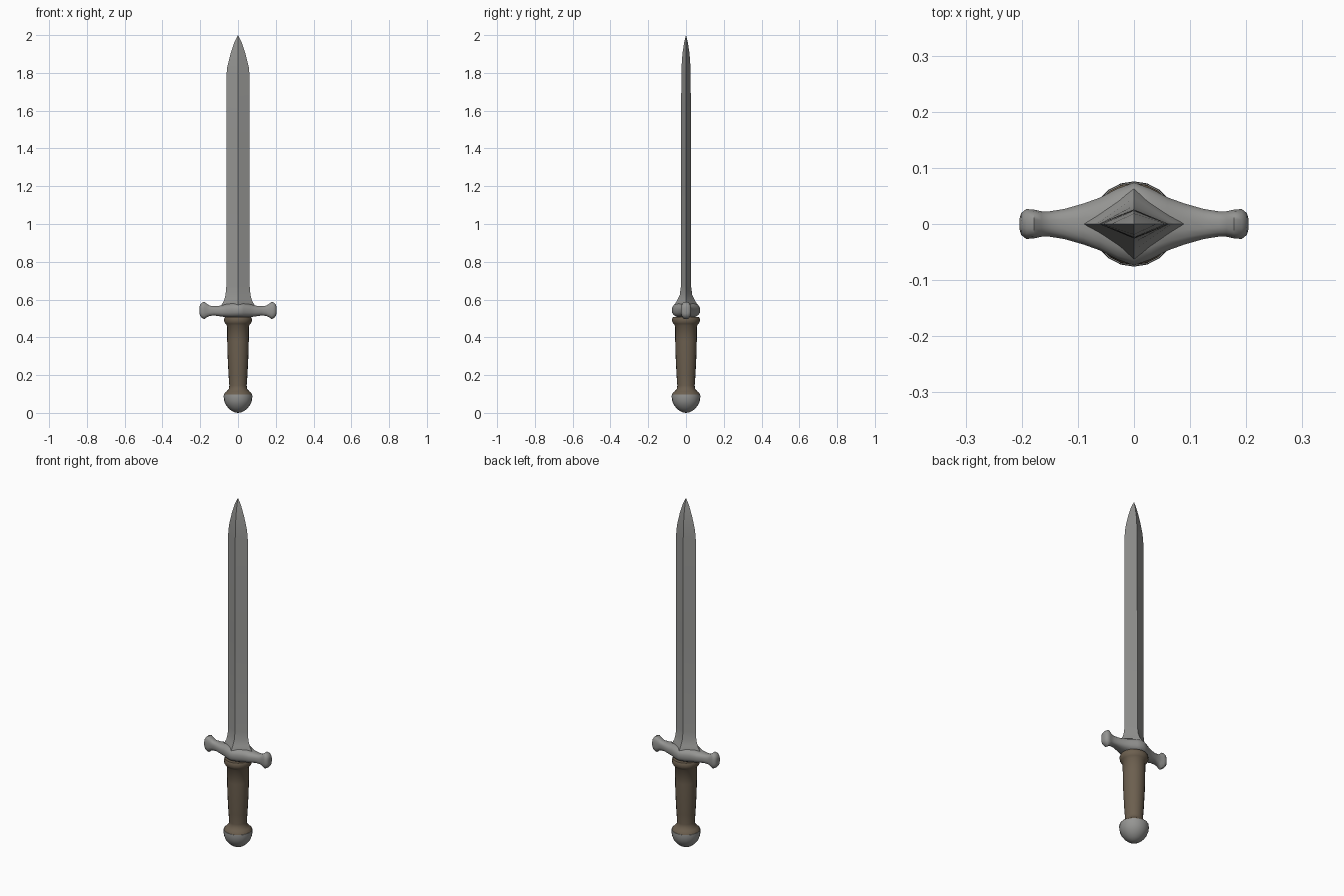
import bpy, bmesh, math
from mathutils import Vector

if "Cube" in bpy.data.objects:
    bpy.data.objects.remove(bpy.data.objects["Cube"])


def material(name, rgb):
    m = bpy.data.materials.new(name)
    m.diffuse_color = (*rgb, 1)
    m.use_nodes = True
    m.node_tree.nodes["Principled BSDF"].inputs["Base Color"].default_value = m.diffuse_color
    return m


STEEL = material("worn steel grey", (0.30, 0.30, 0.29))
LEATHER = material("leather brown", (0.15, 0.115, 0.078))


def loft(name, rings, mat, angle):
    """Skin a list of equal-length rings, cap both ends, shade smooth by angle."""
    bm = bmesh.new()
    loops = [[bm.verts.new(p) for p in r] for r in rings]
    n = len(loops[0])
    for a, b in zip(loops, loops[1:]):
        for i in range(n):
            j = (i + 1) % n
            bm.faces.new((a[i], a[j], b[j], b[i]))
    bm.faces.new(loops[0])
    bm.faces.new(loops[-1])
    bmesh.ops.remove_doubles(bm, verts=bm.verts, dist=0.0005)
    bmesh.ops.recalc_face_normals(bm, faces=bm.faces)
    me = bpy.data.meshes.new(name)
    bm.to_mesh(me)
    bm.free()
    me.materials.append(mat)
    ob = bpy.data.objects.new(name, me)
    bpy.context.collection.objects.link(ob)
    bpy.ops.object.select_all(action='DESELECT')
    ob.select_set(True)
    bpy.context.view_layer.objects.active = ob
    bpy.ops.object.shade_smooth_by_angle(angle=math.radians(angle))
    return ob


def circle(r, z, n=20):
    return [Vector((r * math.cos(2 * math.pi * i / n), r * math.sin(2 * math.pi * i / n), z))
            for i in range(n)]


def diamond(hx, hy, z):
    return [Vector(p) for p in ((hx, 0, z), (0, hy, z), (-hx, 0, z), (0, -hy, z))]


def arm_section(x, hy, z0, z1, n=16):
    """Rounded box section across the guard at x."""
    pts = []
    for i in range(n):
        t = 2 * math.pi * (i + 0.5) / n
        c, s = math.cos(t), math.sin(t)
        pts.append(Vector((x, hy * math.copysign(abs(c) ** 0.75, c),
                           (z0 + z1) / 2 + (z1 - z0) / 2 * math.copysign(abs(s) ** 0.75, s))))
    return pts


# Blade: diamond section, curved point, flared root running into the guard
loft("blade", [diamond(*p) for p in (
    (0.10, 0.070, 0.54), (0.088, 0.064, 0.57), (0.074, 0.047, 0.595), (0.066, 0.033, 0.625),
    (0.062, 0.027, 0.67), (0.062, 0.026, 1.20), (0.062, 0.025, 1.78), (0.057, 0.024, 1.83),
    (0.040, 0.019, 1.90), (0.020, 0.010, 1.96), (0.0, 0.0, 2.0))], STEEL, 35)

# Cross guard: mirrored profile, swelling at the centre and at the knobs
half = [(0.0, 0.075, 0.503, 0.585), (0.03, 0.064, 0.503, 0.583), (0.06, 0.048, 0.506, 0.577),
        (0.09, 0.037, 0.510, 0.568), (0.125, 0.027, 0.515, 0.566), (0.15, 0.023, 0.513, 0.568),
        (0.165, 0.023, 0.506, 0.578), (0.178, 0.026, 0.496, 0.589), (0.192, 0.027, 0.503, 0.583),
        (0.201, 0.020, 0.514, 0.572), (0.204, 0.010, 0.525, 0.560)]
sections = [(-x, y, a, b) for x, y, a, b in reversed(half[1:])] + half
loft("cross_guard", [arm_section(*s) for s in sections], STEEL, 45)

# Grip with collar under the guard and flare above the pommel
loft("grip", [circle(r, z) for r, z in (
    (0.066, 0.088), (0.074, 0.095), (0.072, 0.103), (0.060, 0.114), (0.048, 0.128),
    (0.046, 0.145), (0.050, 0.20), (0.055, 0.30), (0.057, 0.38), (0.058, 0.462),
    (0.067, 0.472), (0.073, 0.484), (0.073, 0.500), (0.069, 0.508))], LEATHER, 45)

# Rounded pommel cap
loft("pommel", [circle(r, z) for r, z in (
    (0.0, 0.0), (0.018, 0.003), (0.036, 0.012), (0.052, 0.026), (0.066, 0.045),
    (0.073, 0.064), (0.076, 0.085), (0.075, 0.098), (0.060, 0.101))], STEEL, 50)
